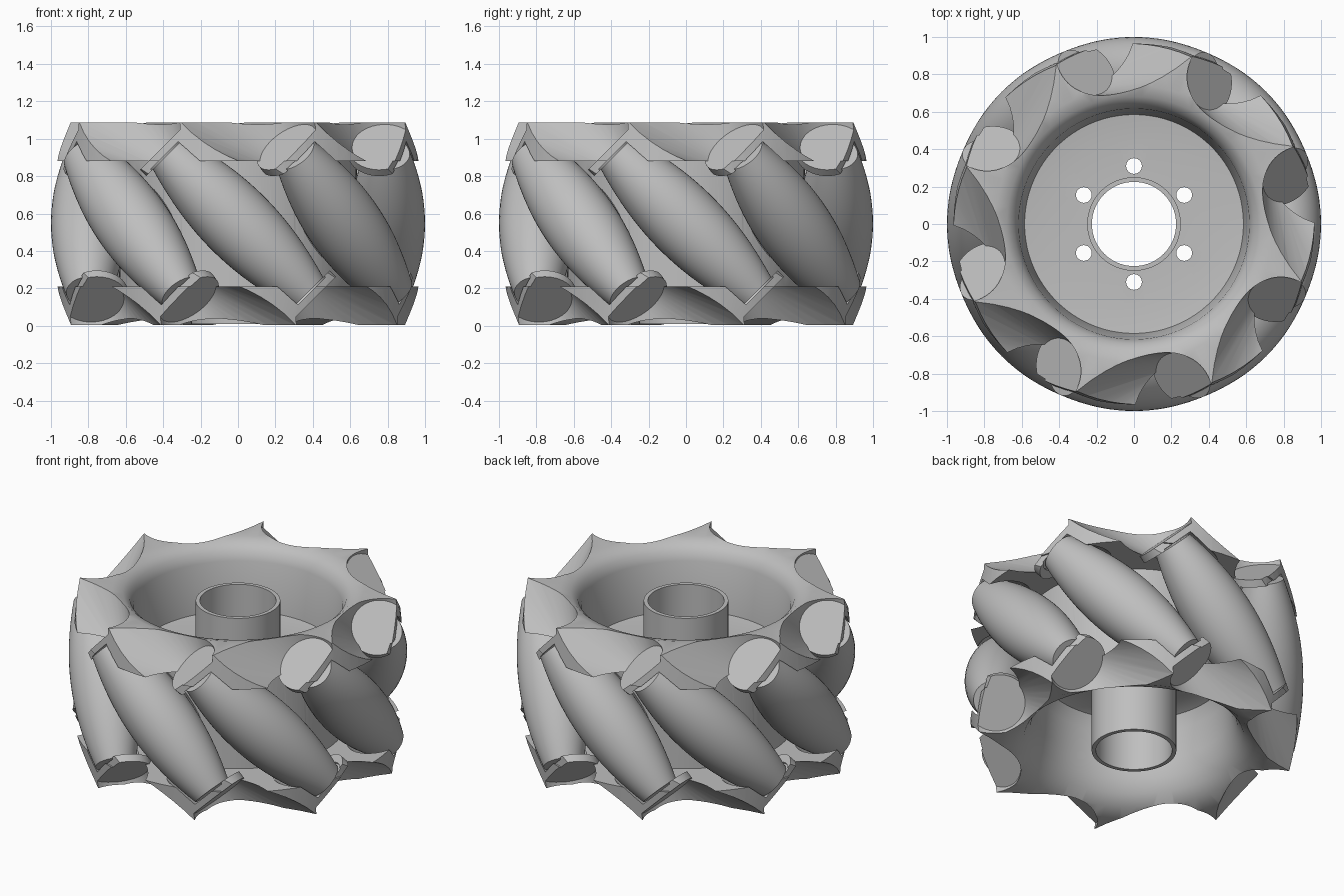
import bpy, bmesh, math
from mathutils import Matrix, Vector

if "Cube" in bpy.data.objects:
    bpy.data.objects.remove(bpy.data.objects["Cube"], do_unlink=True)

COUNT = 8          # rollers around the wheel
MID_Z = 0.548      # height of the roller centres
ORBIT = 0.8        # distance of the roller axes from the wheel axis

grey = bpy.data.materials.new("light grey")
grey.use_nodes = True
grey.diffuse_color = (0.52, 0.52, 0.52, 1)
grey.node_tree.nodes["Principled BSDF"].inputs["Base Color"].default_value = (0.52, 0.52, 0.52, 1)


def spin(bm, profile, matrix=Matrix(), steps=48):
    """Revolve a closed (radius, height) outline; points at radius 0 become poles."""
    rings = []
    for r, z in profile:
        if r == 0:
            rings.append([bm.verts.new(matrix @ Vector((0, 0, z)))] * steps)
        else:
            rings.append([bm.verts.new(matrix @ Vector((r * math.cos(a), r * math.sin(a), z)))
                          for a in (2 * math.pi * i / steps for i in range(steps))])
    for k, low in enumerate(rings):
        high = rings[(k + 1) % len(rings)]
        for i in range(steps):
            j = (i + 1) % steps
            corners = list(dict.fromkeys([low[i], low[j], high[j], high[i]]))
            if len(corners) > 2:
                bm.faces.new(corners)


def make(name, profile, matrices=(Matrix(),), steps=48):
    """One object holding a copy of the revolved outline in each frame."""
    bm = bmesh.new()
    for m in matrices:
        spin(bm, profile, m, steps)
    bmesh.ops.recalc_face_normals(bm, faces=bm.faces)
    mesh = bpy.data.meshes.new(name)
    bm.to_mesh(mesh)
    bm.free()
    mesh.materials.append(grey)
    obj = bpy.data.objects.new(name, mesh)
    bpy.context.collection.objects.link(obj)
    return obj


def boolean(target, tool, operation, overlap=True):
    """Apply a boolean and remove the tool."""
    mod = target.modifiers.new("cut", "BOOLEAN")
    mod.operation, mod.object, mod.solver = operation, tool, "EXACT"
    mod.use_self = overlap
    bpy.context.view_layer.update()
    graph = bpy.context.evaluated_depsgraph_get()
    mesh = bpy.data.meshes.new_from_object(target.evaluated_get(graph))
    target.modifiers.clear()
    target.data = mesh
    bpy.data.objects.remove(tool, do_unlink=True)


def smooth(obj, angle=30):
    bpy.ops.object.select_all(action="DESELECT")
    obj.select_set(True)
    bpy.context.view_layer.objects.active = obj
    bpy.ops.object.shade_smooth_by_angle(angle=math.radians(angle))


def axis(index, orbit=ORBIT, flip=False):
    """Frame whose z runs up along a tilted roller axis (or down it when flipped)."""
    m = (Matrix.Rotation(2 * math.pi * index / COUNT, 4, "Z")
         @ Matrix.Translation((0, -orbit, MID_Z))
         @ Matrix.Rotation(math.radians(-45), 4, "Y"))
    return m @ Matrix.Rotation(math.pi, 4, "X") if flip else m


def both_ends(orbit):
    return [axis(i, orbit, f) for i in range(COUNT) for f in (False, True)]


def barrel(half, gap=0.0):
    """Outline of a roller whose outer side follows the round wheel."""
    ts = [half * i / 10 for i in range(-10, 11)]
    side = [(1 - math.hypot(ORBIT, t * math.sqrt(0.5)) + gap, t) for t in ts]
    return [(0, -half)] + side + [(0, half)]


axes = [axis(i) for i in range(COUNT)]

# wheel body: hub tube, web, bowl walls and the two flanges
body = make("wheel_body", [
    (0.225, 0.01), (0.25, 0.01), (0.25, 0.56), (0.46, 0.56), (0.54, 0.53), (0.575, 0.45),
    (0.585, 0.27), (0.61, 0.17), (0.65, 0.09), (0.71, 0.035), (0.79, 0.003),
    (0.945, 0.003), (0.965, 0.21), (0.635, 0.21), (0.635, 0.88), (0.965, 0.88),
    (0.945, 1.088), (0.74, 1.088), (0.68, 1.07), (0.64, 1.035), (0.617, 0.98),
    (0.585, 0.67), (0.46, 0.655), (0.25, 0.655), (0.25, 1.01), (0.225, 1.01)], steps=96)

# six bolt holes through the web
holes = [Matrix.Rotation(math.pi * i / 3, 4, "Z") @ Matrix.Translation((0, 0.31, 0.6))
         for i in range(6)]
boolean(body, make("bolt_hole_cutter", [(0, -0.2), (0.042, -0.2), (0.042, 0.2), (0, 0.2)],
                   holes, 24), "DIFFERENCE", overlap=False)

# end plates that carry the rollers, trimmed to the wheel outline
plates = make("roller_brackets", [(0, 0.525), (0.168, 0.525), (0.168, 0.572), (0, 0.572)],
              both_ends(0.755))
limit = make("outline_limit", [(0, 0.003), (0.94, 0.003), (0.955, 0.2), (0.955, 0.89),
                               (0.94, 1.088), (0, 1.088)], steps=96)
boolean(plates, limit, "INTERSECT")
boolean(body, plates, "UNION")

# scallops beyond each bracket and clearance around each roller
boolean(body, make("scallop_cutter", [(0, 0.572), (0.175, 0.572), (0.44, 1.0), (0, 1.0)],
                   both_ends(0.785)), "DIFFERENCE")
boolean(body, make("clearance_cutter", barrel(0.535, 0.014), axes), "DIFFERENCE")
smooth(body)

# barrel rollers
for i, frame in enumerate(axes):
    smooth(make(f"roller_{i + 1}", barrel(0.525), [frame]))
